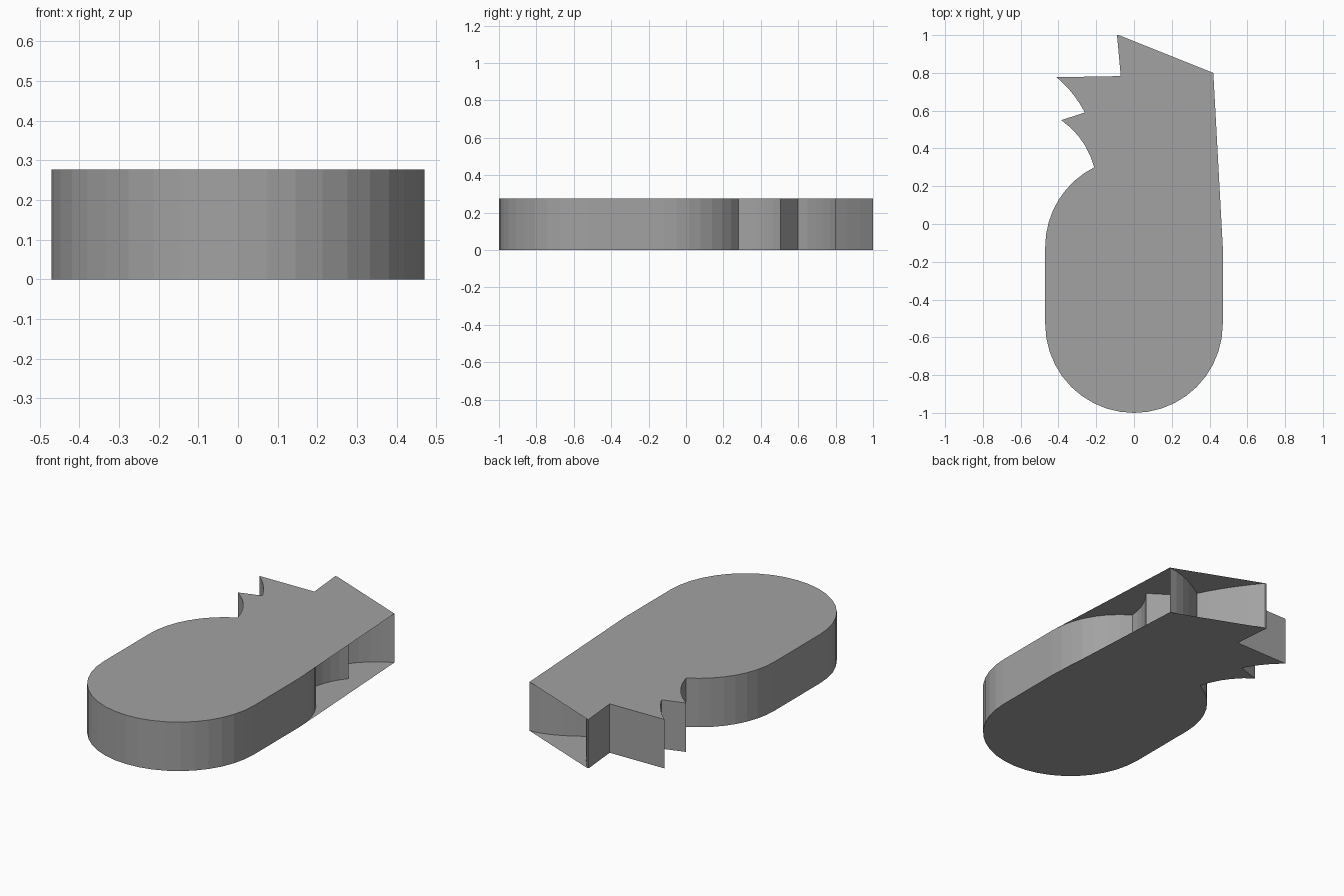
import bpy
import bmesh
from math import cos, sin, pi, asin

H = 0.277     # slab thickness
R = 0.47      # body radius
LOW, HIGH = -0.53, -0.12   # centres of the lower and upper arcs
SEG = 20

cube = bpy.data.objects.get("Cube")
if cube:
    bpy.data.objects.remove(cube, do_unlink=True)

grey = bpy.data.materials.new("plain grey")
grey.use_nodes = True
colour = (0.36, 0.36, 0.36, 1)
grey.diffuse_color = colour
grey.node_tree.nodes["Principled BSDF"].inputs["Base Color"].default_value = colour


def arc(cy, start, end, count):
    angles = [start + (end - start) * i / count for i in range(count + 1)]
    return [(R * cos(a), cy + R * sin(a)) for a in angles]


def bend(a, mid, b, count=5):
    """Points after a, up to b, on a curve passing through mid."""
    pts = []
    for i in range(1, count + 1):
        t = i / count
        wa, wm, wb = (1 - t) * (1 - 2 * t), 4 * t * (1 - t), t * (2 * t - 1)
        pts.append(tuple(wa * p + wm * m + wb * q for p, m, q in zip(a, mid, b)))
    return pts


def make(name, build):
    bm = bmesh.new()
    build(bm)
    mesh = bpy.data.meshes.new(name)
    bm.to_mesh(mesh)
    bm.free()
    mesh.materials.append(grey)
    obj = bpy.data.objects.new(name, mesh)
    bpy.context.collection.objects.link(obj)


# Rounded body, from its right shoulder round the bottom to its left shoulder
bottom = arc(LOW, 0, -pi, SEG)
left_shoulder = arc(HIGH, pi, pi - asin(0.42 / R), 8)
right_shoulder = arc(HIGH, asin(0.40 / R), 0, 7)

# Spiky leaves on the left, then the tip
left = [left_shoulder[-1]]
left += bend(left[-1], (-0.275, 0.44), (-0.385, 0.55))
left += [(-0.26, 0.59)]
left += bend(left[-1], (-0.325, 0.69), (-0.41, 0.777))
left += [(-0.07, 0.783), (-0.09, 1.0), (-0.08, 1.0)]

# Spiky leaves on the right, going down from the tip
corner = (0.42, 0.80)
right = bend(left[-1], (0.045, 0.83), (0.13, 0.68))
right += bend(right[-1], (0.28, 0.765), corner)
right += bend(corner, (0.29, 0.715), (0.20, 0.60))
right += [(0.34, 0.505)]
right += bend(right[-1], (0.275, 0.40), right_shoulder[0])

wall_line = bottom + left_shoulder + left[1:] + right[:-1] + right_shoulder
# The covers bridge straight across the right-hand recesses
cover_line = bottom + left_shoulder + left[1:] + [corner, (R, HIGH)]


def build_wall(bm):
    rings = [[bm.verts.new((x, y, z)) for x, y in wall_line] for z in (0, H)]
    n = len(wall_line)
    for i in range(n):
        j = (i + 1) % n
        bm.faces.new((rings[0][j], rings[0][i], rings[1][i], rings[1][j]))


def build_cover(z, flip):
    def build(bm):
        face = bm.faces.new([bm.verts.new((x, y, z)) for x, y in cover_line])
        face.normal_update()
        if (face.normal.z < 0) != flip:
            face.normal_flip()
        bmesh.ops.triangulate(bm, faces=[face], ngon_method='EAR_CLIP')
    return build


make("side_wall", build_wall)
make("top_cover", build_cover(H, False))
make("bottom_cover", build_cover(0, True))
